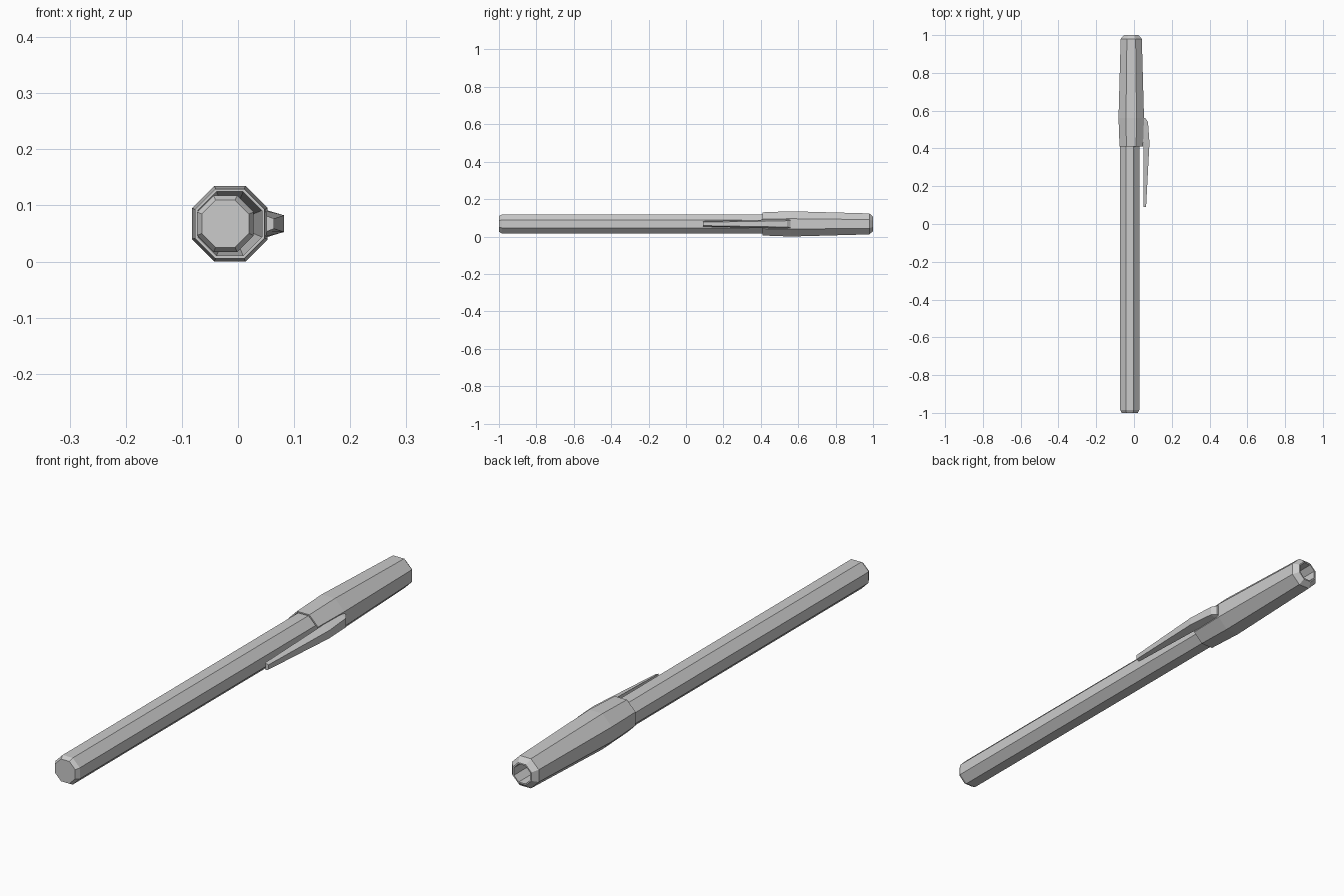
import bpy, bmesh, math

if "Cube" in bpy.data.objects:
    bpy.data.objects.remove(bpy.data.objects["Cube"])

ZC = 0.0675  # height of the pen axis


def octagon(y, apothem, cx):
    r = apothem / math.cos(math.pi / 8)
    return [(cx + r * math.cos(math.pi / 8 + i * math.pi / 4), y,
             ZC + r * math.sin(math.pi / 8 + i * math.pi / 4)) for i in range(8)]


def loft(name, sections, closed_loop=False):
    """Skin a row of matching sections; cap the ends or join them into a loop."""
    bm = bmesh.new()
    rings = [[bm.verts.new(p) for p in s] for s in sections]
    n = len(rings[0])
    pairs = list(zip(rings, rings[1:]))
    if closed_loop:
        pairs.append((rings[-1], rings[0]))
    else:
        bm.faces.new(rings[0])
        bm.faces.new(rings[-1])
    for a, b in pairs:
        for i in range(n):
            j = (i + 1) % n
            bm.faces.new((a[i], a[j], b[j], b[i]))
    bmesh.ops.recalc_face_normals(bm, faces=bm.faces)
    mesh = bpy.data.meshes.new(name)
    bm.to_mesh(mesh)
    bm.free()
    ob = bpy.data.objects.new(name, mesh)
    bpy.context.collection.objects.link(ob)
    return ob


# Barrel with a bevelled rear end, its front hidden in the cap
barrel = [(-1.0, 0.042), (-0.985, 0.0505), (0.62, 0.0505)]
loft("barrel", [octagon(y, a, -0.0225) for y, a in barrel])

# Hollow cap: outside profile, then back along the inside
cap = [(0.41, 0.062), (0.56, 0.0675), (0.98, 0.056), (1.0, 0.039),
       (1.0, 0.034), (0.93, 0.034), (0.56, 0.061), (0.41, 0.057)]
loft("cap", [octagon(y, a, -0.0145) for y, a in cap], closed_loop=True)

# Pocket clip: tapered trapezoid sections (y, inner x, outer x, inner half, outer half)
clip = [(0.56, 0.045, 0.060, 0.024, 0.019), (0.54, 0.045, 0.074, 0.026, 0.017),
        (0.43, 0.049, 0.082, 0.023, 0.015), (0.09, 0.051, 0.064, 0.014, 0.009)]
loft("pocket_clip", [[(xi, y, ZC + hi), (xo, y, ZC + ho), (xo, y, ZC - ho), (xi, y, ZC - hi)]
                     for y, xi, xo, hi, ho in clip])
